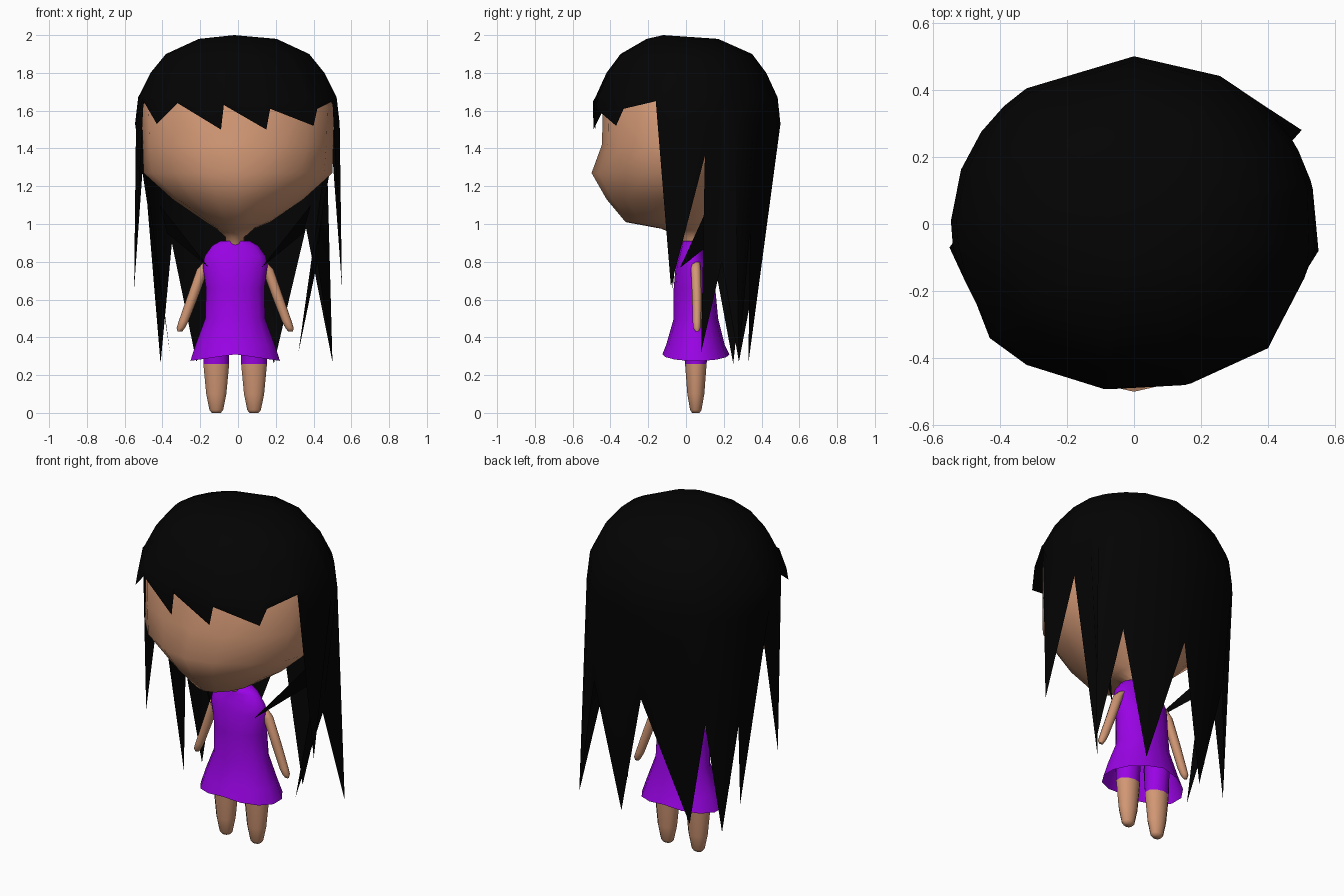
import bpy, bmesh, math

if "Cube" in bpy.data.objects:
    bpy.data.objects.remove(bpy.data.objects["Cube"])

CX = -0.015  # body centre line


def material(name, rgb):
    m = bpy.data.materials.new(name)
    m.diffuse_color = (*rgb, 1)
    m.use_nodes = True
    m.node_tree.nodes["Principled BSDF"].inputs["Base Color"].default_value = m.diffuse_color
    return m


BLACK = material("black_hair", (0.001, 0.001, 0.001))
SKIN = material("tan_skin", (0.64, 0.31, 0.175))
PURPLE = material("purple_cloth", (0.32, 0.001, 0.78))


def finish(name, bm, mats, angle=60):
    bmesh.ops.recalc_face_normals(bm, faces=bm.faces[:])
    me = bpy.data.meshes.new(name)
    bm.to_mesh(me)
    bm.free()
    ob = bpy.data.objects.new(name, me)
    bpy.context.collection.objects.link(ob)
    for m in mats:
        me.materials.append(m)
    bpy.ops.object.select_all(action='DESELECT')
    ob.select_set(True)
    bpy.context.view_layer.objects.active = ob
    bpy.ops.object.shade_smooth_by_angle(angle=math.radians(angle))
    return ob


def power(v, e):
    return math.copysign(abs(v) ** (2 / e), v) if abs(v) > 1e-6 else 0


def loft(rings, n, cap_low=True, cap_high=True):
    """rings: (x, z, rx, y_front, y_back, optional roundness: 2 ellipse, less is pointed)"""
    bm = bmesh.new()
    rows = []
    for x, z, rx, yf, yb, *e in rings:
        c, r, e = (yf + yb) / 2, (yb - yf) / 2, (e or [2])[0]
        rows.append([bm.verts.new((x + rx * power(math.sin(2 * math.pi * i / n), e),
                                   c - r * power(math.cos(2 * math.pi * i / n), e), z))
                     for i in range(n)])
    for a, b in zip(rows, rows[1:]):
        for i in range(n):
            j = (i + 1) % n
            bm.faces.new((a[i], a[j], b[j], b[i]))
    if cap_low:
        bm.faces.new(rows[0])
    if cap_high:
        bm.faces.new(rows[-1])
    return bm


# Head with pointed jaw and neck
head = [(0.86, .05, -.02, .09, 2), (.93, .05, -.03, .09, 2), (.975, .10, -.13, .12, 2),
        (1.01, .17, -.32, .15, 1.8), (1.13, .345, -.42, .24, 1.7), (1.27, .50, -.50, .33, 1.7),
        (1.42, .505, -.445, .40, 2.1), (1.62, .51, -.44, .42, 2.15), (1.80, .40, -.36, .35, 2),
        (1.92, .20, -.20, .18, 2)]
finish("head", loft([(CX * (z < 1), z, *rest) for z, *rest in head], 16), [SKIN])

# Hair: one column of faces per fringe / lock point, running over the dome to the crown
fringe = [(-.43, -.34, 1.53), (-.32, -.42, 1.64), (-.09, -.49, 1.50), (-.075, -.49, 1.63),
          (.15, -.48, 1.50), (.17, -.475, 1.61), (.40, -.37, 1.52), (.42, -.33, 1.61)]
locks = [(.50, -.16, 1.65), (.55, -.08, .67), (.50, .10, 1.36), (.32, .08, .32),
         (.42, .19, .80), (.50, .28, .27), (.36, .34, .98), (.19, .33, .26),
         (0, .42, 1.0), (-.22, .28, .27), (-.35, .32, .90), (-.41, .25, .26),
         (-.44, .14, .85), (-.36, .01, .32), (-.50, .0, 1.36), (-.55, -.07, .66),
         (-.50, -.16, 1.65)]
dome = [(1.67, .97), (1.80, .85), (1.90, .70), (1.98, .38)]
bm = bmesh.new()
crown = bm.verts.new((-.02, -.12, 2.0))
columns = []
for x, y, z in fringe + locks:
    a = math.atan2(x / .54, -y / .50)
    sx, sy = .545 * math.sin(a), -.50 * math.cos(a)
    mid = (sx, sy, 1.53) if z < 1.4 else ((x + sx) / 2, (y + sy) / 2, (z + 1.67) / 2)
    col = [(x, y, z), mid] + [(sx * r, sy * r - (.02 if h > 1.95 else 0), h) for h, r in dome]
    columns.append([bm.verts.new(p) for p in col])
for i, a in enumerate(columns):
    b = columns[(i + 1) % len(columns)]
    for k in range(len(a) - 1):
        bm.faces.new((a[k], b[k], b[k + 1], a[k + 1]))
    bm.faces.new((a[-1], b[-1], crown))
finish("hair", bm, [BLACK], 80)

# Small inner strand resting on each shoulder
bm = bmesh.new()
for s in (-1, 1):
    bm.faces.new([bm.verts.new((s * x + CX, y, z)) for x, y, z in
                  ((.40, .12, 1.10), (.36, .20, .95), (.14, -.03, .77))])
finish("shoulder_strands", bm, [BLACK])

# Dress with flared open hem
dress = [(.29, .243, -.125, .23), (.36, .215, -.105, .205), (.50, .162, -.065, .17),
         (.66, .158, -.065, .155), (.78, .176, -.055, .12), (.83, .165, -.04, .10),
         (.885, .125, -.025, .09), (.91, .08, -.02, .085)]
bm = loft([(CX, z, rx, a, b) for z, rx, a, b in dress], 14, cap_low=False)
for v in bm.verts:
    if v.co.z < .3:  # hem dips at the sides
        v.co.z += .02 - .035 * abs(v.co.x - CX) / .24
finish("dress", bm, [PURPLE], 70)

# Legs, purple above the shorts line
leg = [(0, .025, .02), (.015, .038, .03), (.10, .056, .045), (.26, .072, .057), (.43, .07, .075)]
for side, s in (("left", -1), ("right", 1)):
    bm = loft([(CX + s * .10, z, r, .052 - d, .052 + d) for z, r, d in leg], 10)
    ob = finish(side + "_leg", bm, [SKIN, PURPLE])
    for f in ob.data.polygons:
        f.material_index = int(f.center.z > .26)

    # Thin tapering arm
    arm = [(.305, .43, .012, .050, .066), (.300, .45, .022, .038, .078), (.285, .485, .026, .035, .080),
           (.235, .62, .029, .032, .082), (.185, .76, .030, .026, .078), (.155, .80, .022, .025, .075)]
    finish(side + "_arm", loft([(CX + s * (x - .012), z, r, a, b) for x, z, r, a, b in arm], 8), [SKIN])
